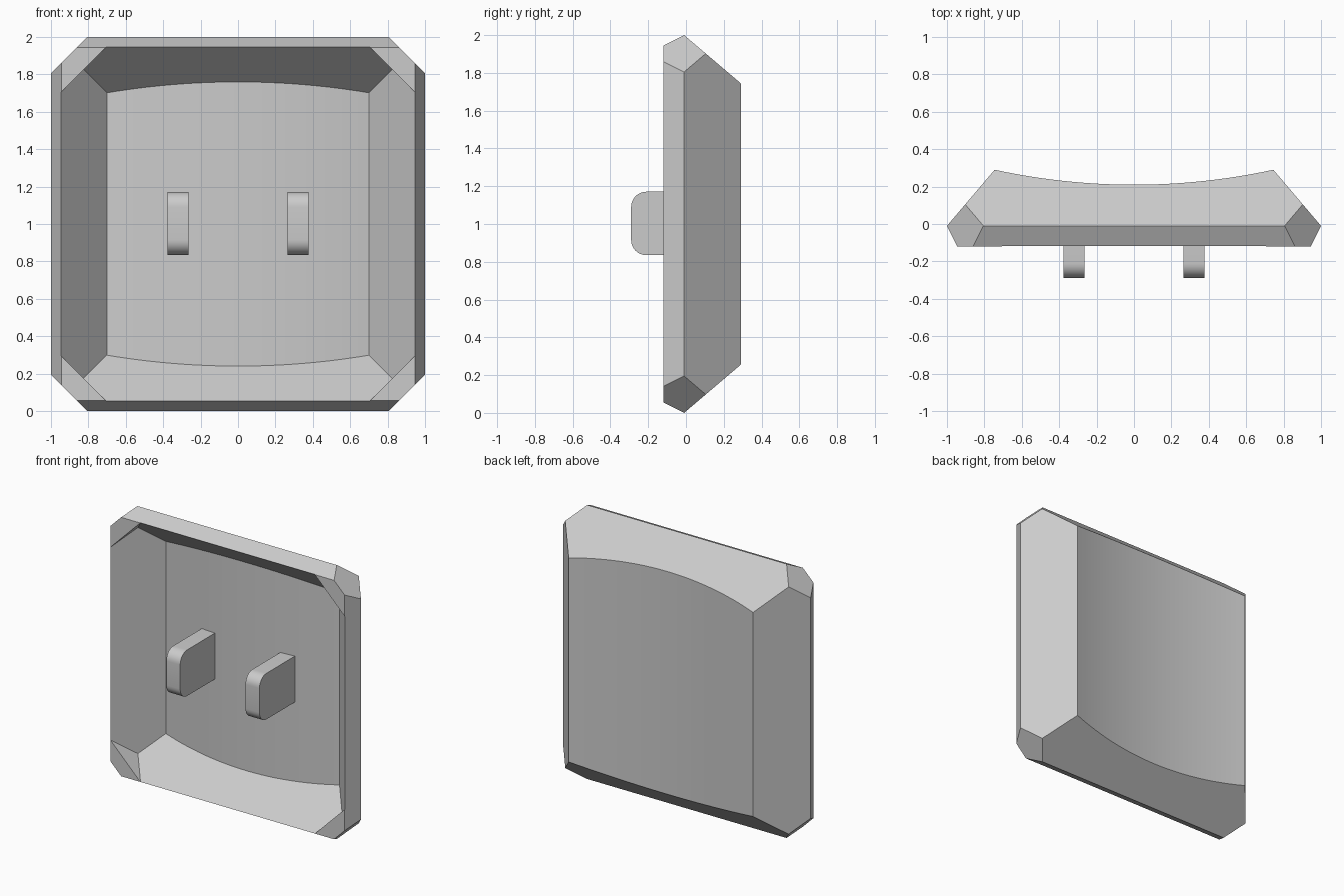
import bpy, bmesh, math
from mathutils import Vector

cube = bpy.data.objects.get("Cube")
if cube:
    bpy.data.objects.remove(cube, do_unlink=True)

GREY = bpy.data.materials.new("mid grey")
GREY.use_nodes = True
colour = (0.6, 0.6, 0.6, 1)
GREY.diffuse_color = colour
GREY.node_tree.nodes["Principled BSDF"].inputs["Base Color"].default_value = colour

MID = 1.0       # height of the centre
SLOPE = 0.85    # sideways run of the back bevel per unit of depth
RADIUS = 3.51   # radius of the hollow back
WALL = 0.11     # shell thickness


def make_object(name, bm):
    bmesh.ops.recalc_face_normals(bm, faces=bm.faces)
    mesh = bpy.data.meshes.new(name)
    bm.to_mesh(mesh)
    bm.free()
    mesh.materials.append(GREY)
    obj = bpy.data.objects.new(name, mesh)
    bpy.context.collection.objects.link(obj)
    return obj


def smooth(obj, degrees=30):
    bpy.ops.object.select_all(action='DESELECT')
    obj.select_set(True)
    bpy.context.view_layer.objects.active = obj
    bpy.ops.object.shade_smooth_by_angle(angle=math.radians(degrees))


def cut(bm, point, normal):
    """Slice away everything on the normal's side and cap the hole."""
    res = bmesh.ops.bisect_plane(bm, geom=bm.verts[:] + bm.edges[:] + bm.faces[:],
                                 plane_co=point, plane_no=normal, clear_outer=True)
    edges = [e for e in res['geom_cut'] if isinstance(e, bmesh.types.BMEdge)]
    bmesh.ops.contextual_create(bm, geom=edges)


def hollow_backed_block(name, side, radius, corner, steps=24):
    """Extrude a half profile (front to back), mirrored and joined by an arc,
    then bevel top and bottom with the same profile and chamfer the corners."""
    half, base = side[-1]
    centre = base + math.sqrt(radius ** 2 - half ** 2)
    arc = []
    for i in range(1, steps):
        x = half - 2 * half * i / steps
        arc.append((x, centre - math.sqrt(radius ** 2 - x ** 2)))
    outline = side + arc + [(-x, y) for x, y in reversed(side)]
    bm = bmesh.new()
    face = bm.faces.new([bm.verts.new((x, y, -0.5)) for x, y in outline])
    res = bmesh.ops.extrude_face_region(bm, geom=[face])
    top = [v for v in res['geom'] if isinstance(v, bmesh.types.BMVert)]
    bmesh.ops.translate(bm, verts=top, vec=(0, 0, 3))
    for s in (1, -1):
        for (xa, ya), (xb, yb) in zip(side, side[1:]):
            cut(bm, Vector((0, ya, MID + s * xa)), Vector((0, xa - xb, s * (yb - ya))))
        for sx in (1, -1):
            cut(bm, Vector((sx * corner, 0, MID)), Vector((sx, 0, s)))
    return make_object(name, bm)


# Shell: bevelled outer body with a matching cavity open to the front
shell = hollow_backed_block("shell", [(0.945, -0.12), (1, -0.01), (0.745, 0.29)],
                            RADIUS, 1.805)
edge = lambda y: 0.947 - SLOPE * (y + 0.12)
cavity = hollow_backed_block("cavity_cutter", [(edge(-0.2), -0.2), (edge(0.169), 0.169)],
                             RADIUS + WALL, 1.65)
cavity.hide_render = True
mod = shell.modifiers.new("hollow", 'BOOLEAN')
mod.operation = 'DIFFERENCE'
mod.solver = 'EXACT'
mod.object = cavity
bpy.context.view_layer.objects.active = shell
bpy.ops.object.modifier_apply(modifier=mod.name)
bpy.data.objects.remove(cavity, do_unlink=True)
smooth(shell, 15)

# Two rounded tabs standing on the inner face
for name, x in (("left_tab", 0.32), ("right_tab", -0.32)):
    bm = bmesh.new()
    bmesh.ops.create_cube(bm, size=1)
    bmesh.ops.scale(bm, vec=(0.112, 0.44, 0.336), verts=bm.verts)
    bmesh.ops.translate(bm, vec=(x, -0.07, 1.003), verts=bm.verts)
    front = [e for e in bm.edges if all(v.co.y < -0.2 for v in e.verts)
             and abs(e.verts[0].co.z - e.verts[1].co.z) < 0.01]
    bmesh.ops.bevel(bm, geom=front, offset=0.08, offset_type='OFFSET',
                    segments=8, profile=0.5, affect='EDGES')
    smooth(make_object(name, bm))
